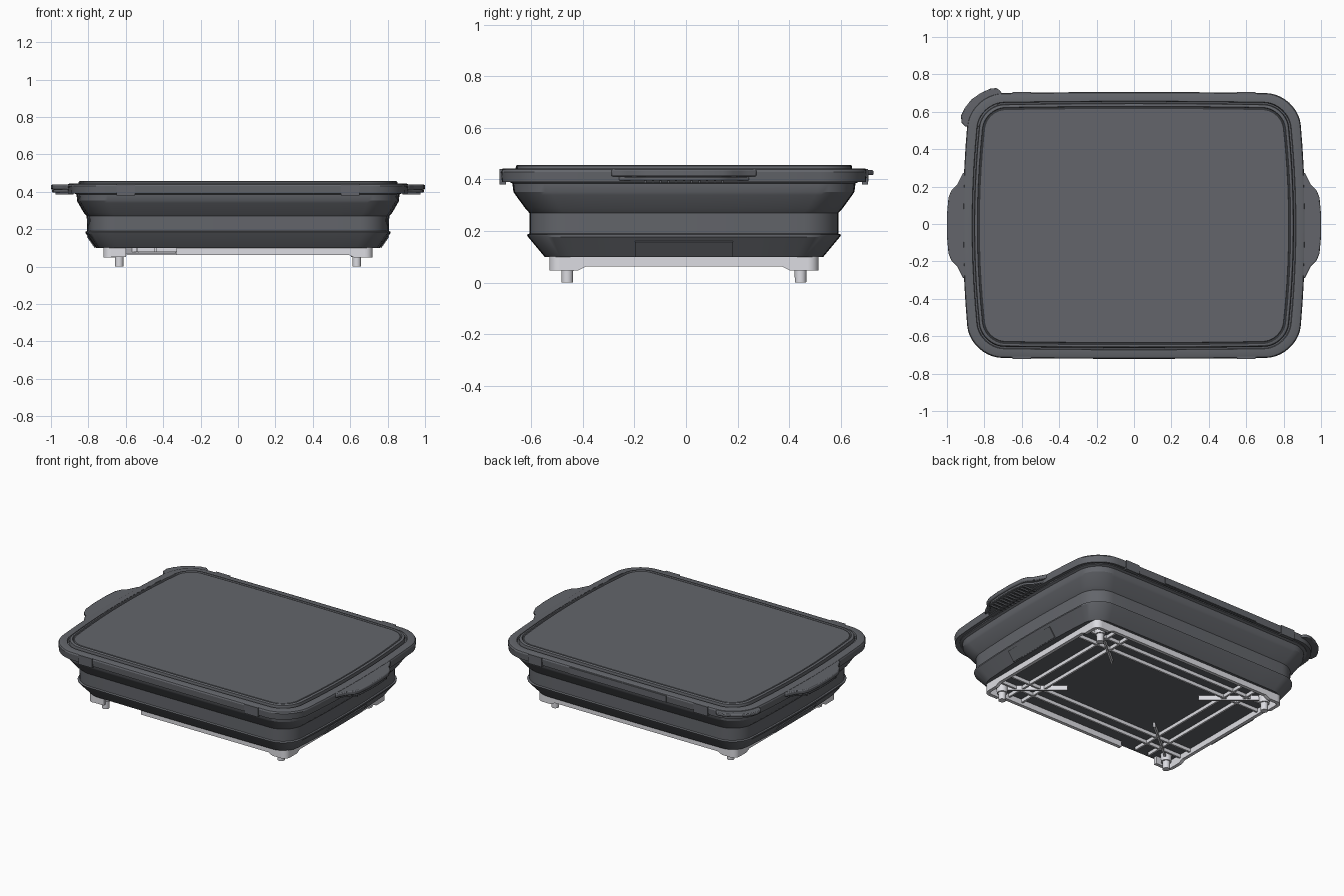
import bpy, bmesh, math
from mathutils import Vector

cube = bpy.data.objects.get("Cube")
if cube:
    bpy.data.objects.remove(cube)

CY = -0.008  # slight offset of everything towards the front


def material(name, colour):
    m = bpy.data.materials.new(name)
    m.use_nodes = True
    m.diffuse_color = (*colour, 1)
    m.node_tree.nodes["Principled BSDF"].inputs["Base Color"].default_value = (*colour, 1)
    return m


DARK = material("slate grey", (0.125, 0.131, 0.146))
LIGHT = material("pale grey", (0.72, 0.72, 0.76))


def finish(name, bm, mat, smooth=True):
    bmesh.ops.recalc_face_normals(bm, faces=bm.faces)
    me = bpy.data.meshes.new(name)
    bm.to_mesh(me)
    bm.free()
    me.materials.append(mat)
    ob = bpy.data.objects.new(name, me)
    bpy.context.collection.objects.link(ob)
    if smooth:
        bpy.ops.object.select_all(action='DESELECT')
        ob.select_set(True)
        bpy.context.view_layer.objects.active = ob
        bpy.ops.object.shade_smooth_by_angle(angle=math.radians(28))
    return ob


def outline(hx, hy, r, bulge=0.04, steps=10):
    """Rounded rectangle whose sides bow outwards."""
    pts = []
    for k, (sx, sy) in enumerate([(1, 1), (-1, 1), (-1, -1), (1, -1)]):
        for i in range(steps + 1):
            a = (k + i / steps) * math.pi / 2
            pts.append(Vector((sx * (hx - r) + r * math.cos(a), sy * (hy - r) + r * math.sin(a))))
        end = pts[-1]
        nxt = (Vector((-(hx - r), hy)), Vector((-hx, -(hy - r))),
               Vector((hx - r, -hy)), Vector((hx, hy - r)))[k]
        pts += [end.lerp(nxt, j / steps) for j in range(1, steps)]
    return [(p.x + bulge * (1 - (p.y / hy) ** 2) * p.x / hx,
             p.y + 0.2 * bulge * (1 - (p.x / hx) ** 2) * p.y / hy + CY) for p in pts]


def loft(name, rings, mat, bulge):
    """Skin a stack of outlines (half x, half y, corner radius, z), capped at both ends."""
    bm = bmesh.new()
    loops = [[bm.verts.new((x, y, z)) for x, y in outline(hx, hy, r, bulge)]
             for hx, hy, r, z in rings]
    for a, b in zip(loops, loops[1:]):
        for i in range(len(a)):
            j = (i + 1) % len(a)
            bm.faces.new((a[i], a[j], b[j], b[i]))
    bm.faces.new(loops[0])
    bm.faces.new(loops[-1])
    return finish(name, bm, mat)


def slab(name, pts, z0, z1, mat, bevel=0.0):
    """Flat outline extruded upwards."""
    bm = bmesh.new()
    face = bm.faces.new([bm.verts.new((x, y, z0)) for x, y in pts])
    new = bmesh.ops.extrude_face_region(bm, geom=[face])["geom"]
    bmesh.ops.translate(bm, vec=(0, 0, z1 - z0),
                        verts=[v for v in new if isinstance(v, bmesh.types.BMVert)])
    ob = finish(name, bm, mat)
    if bevel:
        mod = ob.modifiers.new("soft edge", 'BEVEL')
        mod.width, mod.segments = bevel, 2
    return ob


def box(name, x0, x1, y0, y1, z0, z1, mat):
    return slab(name, [(x0, y0), (x1, y0), (x1, y1), (x0, y1)], z0, z1, mat)


def wall(name, profile, axis, offset, thick, mat):
    """Upright (along, z) profile, extruded sideways about the offset."""
    bm = bmesh.new()

    def put(u, z, d):
        return bm.verts.new((u, offset + d, z) if axis == 'x' else (offset + d, u + CY, z))
    a = [put(u, z, -thick / 2) for u, z in profile]
    b = [put(u, z, thick / 2) for u, z in profile]
    bm.faces.new(a)
    bm.faces.new(b)
    for i in range(len(a)):
        j = (i + 1) % len(a)
        bm.faces.new((a[i], a[j], b[j], b[i]))
    return finish(name, bm, mat, False)


# Collapsible container with stepped folds
loft("container_body", [
    (0.735, 0.535, 0.10, 0.10), (0.790, 0.600, 0.13, 0.178),
    (0.790, 0.604, 0.13, 0.186), (0.782, 0.594, 0.13, 0.190),
    (0.784, 0.594, 0.13, 0.270), (0.800, 0.610, 0.13, 0.288),
    (0.830, 0.648, 0.14, 0.340), (0.836, 0.656, 0.14, 0.352),
    (0.838, 0.660, 0.14, 0.385), (0.852, 0.675, 0.15, 0.392),
    (0.852, 0.675, 0.15, 0.405)], DARK, 0.025)

# Lid with skirt, sealing groove and raised panel
loft("lid", [
    (0.835, 0.665, 0.15, 0.402), (0.862, 0.694, 0.16, 0.390),
    (0.872, 0.702, 0.17, 0.390), (0.875, 0.705, 0.17, 0.430),
    (0.871, 0.701, 0.17, 0.439), (0.862, 0.692, 0.165, 0.443),
    (0.826, 0.657, 0.13, 0.443), (0.823, 0.654, 0.13, 0.433),
    (0.815, 0.646, 0.12, 0.433), (0.812, 0.643, 0.12, 0.453),
    (0.806, 0.637, 0.12, 0.457), (0.798, 0.629, 0.11, 0.457),
    (0.795, 0.626, 0.11, 0.450), (0.790, 0.621, 0.10, 0.450),
    (0.787, 0.618, 0.10, 0.454)], DARK, 0.04)

# Side handles: lid tab, container grip and finger ribs
half = [(0.99, 0.06), (0.982, 0.15), (0.965, 0.19), (0.935, 0.22), (0.92, 0.25), (0.905, 0.28), (0.86, 0.29)]
shape = [(x + 0.01, y) for x, y in half]
shape = [(x, -y) for x, y in reversed(shape)] + shape
for s, side in ((1, "left"), (-1, "right")):
    slab(side + "_lid_handle", [(s * x, y + CY) for x, y in shape], 0.412, 0.438, DARK, 0.006)
    slab(side + "_container_grip", [(s * (x - 0.006), y * 0.9 + CY) for x, y in shape],
         0.396, 0.411, DARK, 0.004)
    for i in range(11):
        y = CY - 0.15 + i * 0.03
        box(side + "_grip_rib", s * 0.88, s * 0.975, y - 0.004, y + 0.004, 0.386, 0.398, DARK)
    # Lower panel lying against the sloping side
    plate = box(side + "_side_panel", -0.003, 0.003, CY - 0.19, CY + 0.19, -0.036, 0.036, DARK)
    plate.location = (s * 0.785, 0, 0.131)
    plate.rotation_euler.y = s * math.atan2(0.055, 0.078)

# Latches on the front and back, and the long hinge strip at the back
for sx in (-1, 1):
    for sy in (-1, 1):
        y = CY + sy * 0.702
        box("latch", sx * 0.6 - 0.05, sx * 0.6 + 0.05, y - 0.012, y + 0.012, 0.381, 0.441, DARK)
box("hinge_strip", -0.35, 0.35, CY + 0.69, CY + 0.715, 0.392, 0.434, DARK)

# Corner pull tab
slab("pull_tab", [(-0.90, 0.52), (-0.922, 0.54), (-0.925, 0.58), (-0.905, 0.62), (-0.87, 0.665),
                  (-0.82, 0.70), (-0.77, 0.723), (-0.735, 0.727), (-0.712, 0.71), (-0.70, 0.68),
                  (-0.75, 0.60), (-0.83, 0.52)], 0.417, 0.436, DARK, 0.005)

# Base frame: walls that drop lower near the feet
FX, FY, T = 0.72, 0.522, 0.022


def skirt(h, step):
    return [(-h, 0.102), (-h, 0.048), (-step - 0.03, 0.048), (-step, 0.063),
            (step, 0.063), (step + 0.03, 0.048), (h, 0.048), (h, 0.102)]


for s, side in ((1, "left"), (-1, "right")):
    wall(side + "_frame_wall", skirt(FY - 0.04, 0.38), 'y', s * (FX - T / 2), T, LIGHT)
wall("back_frame_wall", skirt(FX - 0.04, 0.59), 'x', CY + FY - T / 2, T, LIGHT)
# The front wall has an opening beside one foot
front = CY - FY + T / 2
wall("front_frame_wall", [(-0.33, 0.102), (-0.33, 0.063)] + skirt(FX - 0.04, 0.59)[4:],
     'x', front, T, LIGHT)
box("front_frame_end", -FX + 0.04, -0.60, front - T / 2, front + T / 2, 0.05, 0.102, LIGHT)

# Thin bars crossing under the floor
for s in (-1, 1):
    for p in (0.31, 0.40):
        box("long_bar", -FX + T, FX - T, CY + s * p - 0.006, CY + s * p + 0.006, 0.078, 0.101, LIGHT)
    for p in (0.44, 0.54):
        box("cross_bar", s * p - 0.006, s * p + 0.006, CY - FY + T, CY + FY - T, 0.078, 0.101, LIGHT)

# Feet with rounded corner posts and diagonal braces
for sx in (-1, 1):
    for sy in (-1, 1):
        for name, r, z0, z1 in (("foot", 0.024, 0.0, 0.1), ("foot_collar", 0.034, 0.05, 0.1)):
            bm = bmesh.new()
            bmesh.ops.create_cone(bm, cap_ends=True, segments=24, radius1=r * 0.92, radius2=r,
                                  depth=z1 - z0)
            bmesh.ops.translate(bm, verts=bm.verts, vec=(sx * 0.635, sy * 0.452 + CY, (z0 + z1) / 2))
            finish(name, bm, LIGHT)
        arc = [(r * math.cos(a), r * math.sin(a)) for r, order in ((0.04, 1), (0.018, -1))
               for a in [i * math.pi / 16 for i in range(9)][::order]]
        slab("frame_corner", [(sx * (FX - 0.04 + x), sy * (FY - 0.04 + y) + CY) for x, y in arc],
             0.048, 0.102, LIGHT)
        brace = box("diagonal_brace", -0.195, 0.195, -0.006, 0.006, 0.07, 0.101, LIGHT)
        brace.location = (sx * 0.485, sy * 0.33 + CY, 0)
        brace.rotation_euler.z = sx * sy * math.atan2(0.25, 0.30)
